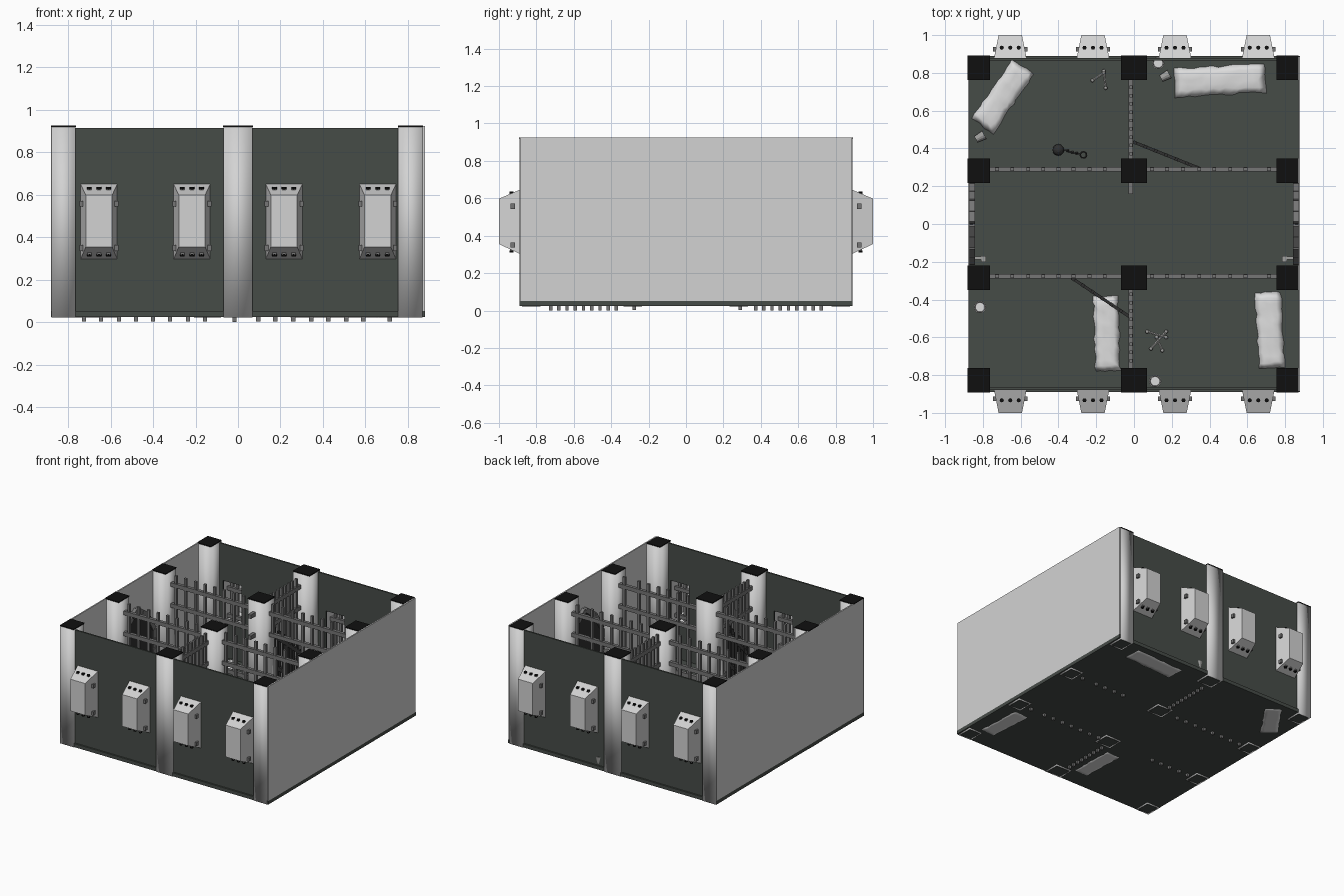
import bpy, bmesh, math, random
from mathutils import Matrix, Vector

if "Cube" in bpy.data.objects:
    bpy.data.objects.remove(bpy.data.objects["Cube"])
random.seed(4)

def material(name, c):
    m = bpy.data.materials.new(name)
    m.diffuse_color = (*c, 1)
    m.use_nodes = True
    m.node_tree.nodes["Principled BSDF"].inputs["Base Color"].default_value = m.diffuse_color
    return m

STONE_DARK = material("dark green stone", (0.062, 0.072, 0.064))
LIGHT = material("light plaster", (0.65, 0.65, 0.65))
BLACK = material("black", (0.005, 0.005, 0.005))
IRON = material("grey iron", (0.18, 0.18, 0.18))
DARK_IRON = material("dark iron", (0.03, 0.03, 0.03))
CLOTH = material("pale cloth", (0.72, 0.72, 0.72))
BONE = material("bone grey", (0.35, 0.35, 0.34))

class Part:
    """Collects simple solids into one object."""
    def __init__(self, name, mat):
        self.name, self.mat, self.bm = name, mat, bmesh.new()

    def span(self, x0, x1, y0, y1, z0, z1):
        self.box(((x0 + x1) / 2, (y0 + y1) / 2, (z0 + z1) / 2), (x1 - x0, y1 - y0, z1 - z0))

    def box(self, c, size, rot=Matrix()):
        m = Matrix.Translation(c) @ rot @ Matrix.Diagonal((*size, 1))
        bmesh.ops.create_cube(self.bm, size=1, matrix=m)

    def rod(self, a, b, r, seg=8, r2=None):
        a, b = Vector(a), Vector(b)
        q = (b - a).to_track_quat('Z', 'Y').to_matrix().to_4x4()
        bmesh.ops.create_cone(self.bm, cap_ends=True, segments=seg, radius1=r, radius2=r if r2 is None else r2,
                              depth=(b - a).length, matrix=Matrix.Translation((a + b) / 2) @ q)

    def ball(self, c, r):
        bmesh.ops.create_uvsphere(self.bm, u_segments=12, v_segments=8, radius=r, matrix=Matrix.Translation(c))

    def lathe(self, c, profile, seg=14):
        rings = [[self.bm.verts.new((c[0] + r * math.cos(i * math.tau / seg),
                                     c[1] + r * math.sin(i * math.tau / seg), c[2] + z))
                  for i in range(seg)] for r, z in profile]
        for p, q in zip(rings, rings[1:]):
            for i in range(seg):
                j = (i + 1) % seg
                self.bm.faces.new((p[i], p[j], q[j], q[i]))
        self.bm.faces.new(rings[0][::-1])
        self.bm.faces.new(rings[-1])

    def done(self, smooth=False):
        me = bpy.data.meshes.new(self.name)
        self.bm.to_mesh(me)
        self.bm.free()
        me.materials.append(self.mat)
        for p in me.polygons:
            p.use_smooth = smooth
        ob = bpy.data.objects.new(self.name, me)
        bpy.context.collection.objects.link(ob)
        return ob

# floor slab
p = Part("floor", STONE_DARK)
p.span(-0.88, 0.88, -0.89, 0.89, 0.025, 0.052)
p.done()

# side walls
p = Part("side_walls", LIGHT)
for s in (-1, 1):
    p.box((s * 0.875, 0, 0.488), (0.01, 1.776, 0.874))
p.done()

# front and back walls with four window openings each
WIN = (-0.655, -0.217, 0.217, 0.658)
p = Part("front_and_back_walls", STONE_DARK)
for s in (-1, 1):
    for z0, z1 in ((0.03, 0.31), (0.635, 0.915)):
        p.box((0, s * 0.872, (z0 + z1) / 2), (1.74, 0.012, z1 - z0))
    edges = [-0.87] + [w + d for w in WIN for d in (-0.078, 0.078)] + [0.87]
    for a, b in zip(edges[::2], edges[1::2]):
        p.box(((a + b) / 2, s * 0.872, 0.4725), (b - a, 0.012, 0.325))
p.done()

# tapered window boxes outside, open to the inside, and their bars
p, bars = Part("window_boxes", LIGHT), Part("window_bars", IRON)
holes = Part("window_bar_ends", BLACK)
for s in (-1, 1):
    for i, w in enumerate(WIN):
        rings = []
        for y, hw, z0, z1 in ((0.878, 0.086, 0.298, 0.65), (1.0, 0.062, 0.355, 0.598)):
            rings.append([p.bm.verts.new((w + a * hw, s * y, z)) for a, z in
                          ((-1, z0), (1, z0), (1, z1), (-1, z1))])
        a, b = rings
        for k in range(4):
            p.bm.faces.new((a[k], a[(k + 1) % 4], b[(k + 1) % 4], b[k]))
        p.bm.faces.new(b)
        for z in (0.35, 0.558):
            bars.box((w, s * 0.926, z), (0.182, 0.024, 0.028))
        for dx in (-0.045, 0, 0.045):
            bars.box((w + dx, s * 0.933, 0.472), (0.018, 0.018, 0.31))
            for z in (0.315, 0.63):
                holes.rod((w + dx, s * 0.933, z - 0.006), (w + dx, s * 0.933, z + 0.006), 0.011)
bmesh.ops.recalc_face_normals(p.bm, faces=p.bm.faces)
p.done()
bars.done()
holes.done()

# pillars: square shafts with black caps and a dark foot
caps, feet = Part("pillar_caps", BLACK), Part("pillar_feet", STONE_DARK)
for x, wx in ((-0.822, 0.115), (0, 0.138), (0.812, 0.115)):
    for y in (-0.828, -0.285, 0.282, 0.828):
        p = Part("pillar", LIGHT)
        p.box((x, y, 0.472), (wx, 0.126, 0.898))
        p.done(smooth=True)
        caps.box((x, y, 0.923), (wx + 0.002, 0.13, 0.006))
        feet.box((x, y, 0.0225), (wx - 0.025, 0.1, 0.003))
caps.done()
feet.done()

# cell bar rows facing the corridor
p = Part("cell_bars", IRON)
RAILS = (0.82, 0.66)
rows = (-0.725, -0.645, -0.56, -0.48, -0.4, -0.32, -0.235, -0.155,
        0.095, 0.175, 0.26, 0.345, 0.425, 0.51, 0.59, 0.715)
for y, d0, d1 in ((0.29, 0.07, 0.34), (-0.277, -0.33, -0.07)):
    for z in RAILS:
        p.box((0, y, z), (1.62, 0.024, 0.03))
    for a, b in ((-0.8, d0), (d1, 0.8)):
        p.span(a, b, y - 0.012, y + 0.012, 0.27, 0.3)
    for x in rows:
        low = 0.645 if d0 < x < d1 - 0.01 else 0.003
        p.span(x - 0.01, x + 0.01, y - 0.009, y + 0.009, low, 0.895)
# partitions between neighbouring cells
for y0, y1, s in ((0.16, 0.8, 1), (-0.8, -0.33, -1)):
    for z in RAILS + (0.285,):
        p.span(-0.028, -0.004, y0 if z != 0.285 else min(y0 + 0.1, 0.3), y1, z - 0.015, z + 0.015)
    for i in range(9):
        y = s * (0.372 + i * 0.044)
        p.span(-0.025, -0.007, y - 0.009, y + 0.009, 0, 0.895)
p.done()

# two open cell doors
p = Part("open_cell_doors", DARK_IRON)
for a, b in (((0.345, 0.295), (-0.005, 0.435)), ((-0.33, -0.285), (-0.01, -0.5))):
    a, b = Vector(a), Vector(b)
    rot = Matrix.Rotation(math.atan2((b - a).y, (b - a).x), 4, 'Z')
    for z in (0.12, 0.35, 0.58):
        p.box((*((a + b) / 2), z), ((b - a).length, 0.016, 0.03), rot)
    for i in range(7):
        p.box((*a.lerp(b, 0.03 + i * 0.157), 0.345), (0.018, 0.018, 0.58), rot)
p.done()

# corridor doors on both side walls with pointed stone arches and ring handles
door, arch, ring = Part("corridor_doors", DARK_IRON), Part("door_arches", IRON), Part("door_handles", BONE)
path = [Vector(v) for v in ((-0.2, 0.05), (-0.2, 0.49), (-0.115, 0.63), (0, 0.71),
                            (0.115, 0.63), (0.2, 0.49), (0.2, 0.05))]
for s in (-1, 1):
    rim = [[door.bm.verts.new((s * x, v.x, v.y)) for v in path] for x in (0.868, 0.852)]
    door.bm.faces.new(rim[0])
    door.bm.faces.new(rim[1][::-1])
    for i in range(7):
        j = (i + 1) % 7
        door.bm.faces.new((rim[0][i], rim[0][j], rim[1][j], rim[1][i]))
    for a, b in zip(path, path[1:]):
        n = max(2, round((b - a).length / 0.075))
        rot = Matrix.Rotation(math.atan2((b - a).y, (b - a).x), 4, 'X')
        for k in range(n):
            c = a.lerp(b, (k + 0.5) / n)
            arch.box((s * 0.857, *c), (0.028, (b - a).length / n - 0.005, 0.036), rot)
    ring.box((s * 0.82, -0.18, 0.34), (0.06, 0.014, 0.014))
    ring.box((s * 0.797, -0.185, 0.32), (0.026, 0.03, 0.05))
bmesh.ops.recalc_face_normals(door.bm, faces=door.bm.faces)
for q in (door, arch, ring):
    q.done()

# ragged straw mattresses lying on (and through) the floor
for x, y, l, w, ang in ((-0.695, 0.675, 0.38, 0.14, 55), (0.455, 0.76, 0.48, 0.15, 3),
                        (-0.145, -0.578, 0.4, 0.13, 92), (0.72, -0.563, 0.4, 0.135, 93)):
    p = Part("mattress", CLOTH)
    N, M, grid = 14, 5, {}
    for i in range(N + 1):
        for j in range(M + 1):
            edge = i in (0, N) or j in (0, M)
            u = (i / N - 0.5) * l + random.uniform(-0.006, 0.006)
            v = (j / M - 0.5) * w + random.uniform(-0.006, 0.006)
            for top in (0, 1):
                z = (0.058 if edge else 0.07 + random.uniform(-0.003, 0.003)) if top else 0.023
                k = 1 if top else 0.85
                grid[i, j, top] = p.bm.verts.new((u * k, v * k, z))
    for i in range(N):
        for j in range(M):
            q = ((i, j), (i + 1, j), (i + 1, j + 1), (i, j + 1))
            p.bm.faces.new([grid[a, b, 1] for a, b in q])
            p.bm.faces.new([grid[a, b, 0] for a, b in q[::-1]])
    rim = ([(i, 0) for i in range(N)] + [(N, j) for j in range(M)] +
           [(i, M) for i in range(N, 0, -1)] + [(0, j) for j in range(M, 0, -1)])
    for a, b in zip(rim, rim[1:] + rim[:1]):
        p.bm.faces.new((grid[*a, 0], grid[*b, 0], grid[*b, 1], grid[*a, 1]))
    p.bm.transform(Matrix.Translation((x, y, 0)) @ Matrix.Rotation(math.radians(ang), 4, 'Z'))
    p.done(smooth=True)

# buckets and tipped jugs
p = Part("buckets", BONE)
inner = Part("bucket_contents", CLOTH)
for x, y in ((-0.815, -0.44), (0.112, -0.832), (0.128, 0.852)):
    p.lathe((x, y, 0.05), ((0.025, 0), (0.033, 0.065), (0.027, 0.065), (0.022, 0.03)))
    inner.rod((x, y, 0.08), (x, y, 0.1), 0.023, 14, 0.0255)
for x, y in ((-0.815, 0.46), (0.165, 0.782)):
    p.rod((x - 0.022, y - 0.012, 0.075), (x + 0.022, y + 0.012, 0.075), 0.018, 12, 0.024)
p.done()
inner.done()

# scattered bones
p = Part("bones", BONE)
for a, b in (((0.07, -0.57), (0.17, -0.6)), ((0.09, -0.66), (0.17, -0.57)), ((0.12, -0.6), (0.15, -0.67)),
             ((-0.22, 0.76), (-0.16, 0.8)), ((-0.16, 0.81), (-0.15, 0.72))):
    p.rod((*a, 0.062), (*b, 0.062), 0.007, 6)
    for e in (a, b):
        p.ball((*e, 0.062), 0.01)
p.done()

# ball and chain with shackle
p = Part("ball_and_chain", DARK_IRON)
p.ball((-0.4, 0.392, 0.08), 0.031)
for i in range(7):
    x, y = -0.363 + i * 0.012, 0.39 - 0.018 * math.sin(i / 6 * 1.6) + 0.003 * (i % 2)
    p.box((x, y, 0.06), (0.015, 0.009, 0.009), Matrix.Rotation(i * 0.8, 4, 'X'))
for i in range(10):
    a, b = i * math.tau / 10, (i + 1) * math.tau / 10
    p.rod(*[(-0.268 + 0.017 * math.cos(t), 0.366 + 0.017 * math.sin(t), 0.06) for t in (a, b)], 0.005, 6)
p.done()
